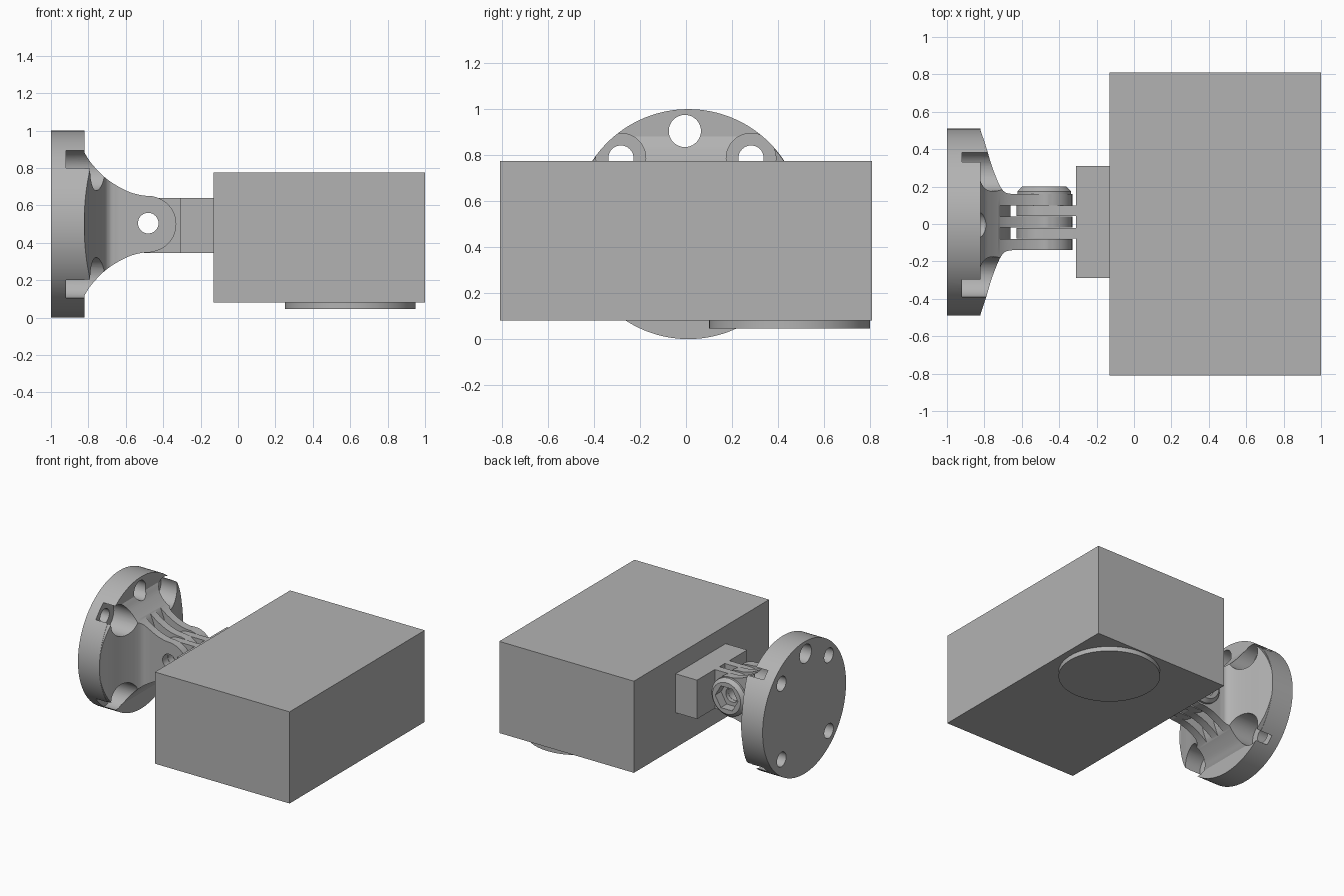
import bpy, bmesh
from math import cos, sin, pi, radians
from mathutils import Vector, Matrix

old = bpy.data.objects.get("Cube")
if old:
    bpy.data.objects.remove(old, do_unlink=True)

grey = bpy.data.materials.new("mid_grey")
grey.use_nodes = True
colour = (0.45, 0.45, 0.45, 1)
grey.diffuse_color = colour
grey.node_tree.nodes["Principled BSDF"].inputs["Base Color"].default_value = colour


def loft(name, axis, sections):
    """Solid through matching outlines; each section is (position on axis, 2D points)."""
    place = {"x": lambda a, b, t: (t, a, b), "y": lambda a, b, t: (a, t, b),
             "z": lambda a, b, t: (a, b, t)}[axis]
    bm = bmesh.new()
    rings = [[bm.verts.new(place(a, b, t)) for a, b in pts] for t, pts in sections]
    for lower, upper in zip(rings, rings[1:]):
        for i in range(len(lower)):
            j = (i + 1) % len(lower)
            bm.faces.new((lower[i], lower[j], upper[j], upper[i]))
    bm.faces.new(rings[0])
    bm.faces.new(rings[-1])
    bmesh.ops.recalc_face_normals(bm, faces=bm.faces)
    mesh = bpy.data.meshes.new(name)
    bm.to_mesh(mesh)
    bm.free()
    mesh.materials.append(grey)
    ob = bpy.data.objects.new(name, mesh)
    bpy.context.collection.objects.link(ob)
    return ob


def circle(a, b, r, n=64, start=0.0, sweep=2 * pi):
    full = abs(sweep - 2 * pi) < 1e-6
    steps = n if full else n - 1
    return [(a + r * cos(start + sweep * i / steps), b + r * sin(start + sweep * i / steps))
            for i in range(n)]


def prism(name, axis, lo, hi, pts):
    return loft(name, axis, [(lo, pts), (hi, pts)])


def cylinder(name, axis, lo, hi, a, b, r, n=64):
    return prism(name, axis, lo, hi, circle(a, b, r, n))


def box(name, x0, x1, y0, y1, z0, z1):
    return prism(name, "z", z0, z1, [(x0, y0), (x1, y0), (x1, y1), (x0, y1)])


def combine(target, operation, *tools):
    """Apply boolean tools to the target and discard them."""
    for tool in tools:
        tool.hide_render = True
        mod = target.modifiers.new(operation.lower(), "BOOLEAN")
        mod.operation, mod.solver, mod.object = operation, "EXACT", tool
        bpy.context.view_layer.update()
        graph = bpy.context.evaluated_depsgraph_get()
        mesh = bpy.data.meshes.new_from_object(target.evaluated_get(graph))
        target.modifiers.clear()
        target.data = mesh
        bpy.data.objects.remove(tool, do_unlink=True)


def fillet(rows, steps=6):
    """Smooth curve through a few points."""
    p = [Vector(r) for r in rows]
    p = [2 * p[0] - p[1]] + p + [2 * p[-1] - p[-2]]
    out = []
    for a, b, c, d in zip(p, p[1:], p[2:], p[3:]):
        for i in range(steps):
            t = i / steps
            out.append(0.5 * (2 * b + (c - a) * t + (2 * a - 5 * b + 4 * c - d) * t * t
                              + (3 * b - a - 3 * c + d) * t ** 3))
    return [tuple(v) for v in out] + [tuple(p[-2])]


AXLE_X, AXLE_Z, MID_Y, MID_Z = -0.48, 0.505, 0.01, 0.5

# Housing and round lens
housing = box("housing", -0.13, 1, -0.81, 0.81, 0.08, 0.775)
lens = cylinder("lens", "z", 0.045, 0.09, 0.6, 0.45, 0.35, 96)

# Rear block on the housing, with two rounded prongs
block = box("rear_block", -0.31, -0.12, -0.29, 0.31, 0.345, 0.64)
slots = ((-0.08, -0.02), (0.04, 0.10))
prongs = []
for i, (lo, hi) in enumerate(slots):
    outline = circle(AXLE_X, 0.4925, 0.1475, 33, pi / 2, pi) + [(-0.3, 0.345), (-0.3, 0.64)]
    prong = prism(f"block_prong_{i + 1}", "y", lo + 0.002, hi - 0.002, outline)
    combine(prong, "DIFFERENCE", cylinder("drill", "y", -1, 1, AXLE_X, AXLE_Z, 0.055, 32))
    prongs.append(prong)

# Flared neck: side profile crossed with plan profile
side = fillet([(-0.82, 0.38), (-0.78, 0.32), (-0.7, 0.24), (-0.6, 0.18), (-0.52, 0.155), (-0.46, 0.15)])
upper = [(-0.95, MID_Z + side[0][1])] + [(x, MID_Z + h) for x, h in side]
lower = [(x, MID_Z * 2 - z) for x, z in reversed(upper)]
neck_end = circle(AXLE_X, MID_Z, 0.15, 25, radians(80), radians(-160))
bracket = prism("wall_bracket", "y", -0.7, 0.7, upper + neck_end + lower)

plan = fillet([(-0.82, 0.49), (-0.79, 0.40), (-0.76, 0.30), (-0.72, 0.20), (-0.69, 0.16), (-0.65, 0.15)])
plan = [(-0.96, plan[0][1])] + plan + [(-0.2, 0.15)]
plan = [(x, MID_Y + w) for x, w in plan] + [(x, MID_Y - w) for x, w in reversed(plan)]
combine(bracket, "INTERSECT",
        prism("plan_shape", "z", -0.2, 1.2, plan),
        cylinder("round_limit", "x", -0.99, -0.1, MID_Y, MID_Z, 0.498, 128))

# Wall disc and nut boss
combine(bracket, "UNION",
        cylinder("wall_disc", "x", -1, -0.82, MID_Y, MID_Z, 0.5, 128),
        loft("nut_boss", "y", [(0.14, circle(AXLE_X, AXLE_Z, 0.143)),
                               (0.175, circle(AXLE_X, AXLE_Z, 0.143)),
                               (0.2, circle(AXLE_X, AXLE_Z, 0.118))]))

# Finger slots with a bowed floor, axle bore and hexagonal nut pocket
floor = [(-0.66 - 0.07 * (k / 6) ** 2, MID_Z + 0.275 * k / 6) for k in range(-6, 7)]
slot_shape = [(-0.2, -0.1), (-0.73, -0.1)] + floor + [(-0.73, 1.1), (-0.2, 1.1)]
for lo, hi in slots:
    combine(bracket, "DIFFERENCE", prism("slot", "y", lo, hi, slot_shape))
combine(bracket, "DIFFERENCE",
        cylinder("bore", "y", -1, 1, AXLE_X, AXLE_Z, 0.055, 32),
        cylinder("nut_pocket", "y", 0.13, 0.3, AXLE_X, AXLE_Z, 0.095, 6))

# Screw holes, counterbores and radial channels to the rim
combine(bracket, "DIFFERENCE", cylinder("top_hole", "x", -1.1, -0.5, -0.005, 0.905, 0.07, 48))
for sy in (-1, 1):
    for sz in (-1, 1):
        y, z = 0.283 * sy, MID_Z + 0.287 * sz
        channel = box("channel", -0.92, -0.7, 0.4, 0.7, -0.035, 0.035)
        angle = Matrix.Rotation(pi / 4 * sz if sy > 0 else pi - pi / 4 * sz, 4, "X")
        channel.data.transform(Matrix.Translation((0, 0, MID_Z)) @ angle)
        combine(bracket, "DIFFERENCE",
                cylinder("screw_hole", "x", -1.1, -0.5, y, z, 0.055, 32),
                cylinder("counterbore", "x", -0.92, -0.3, y, z, 0.108, 48),
                channel)

# Smooth round surfaces, keep hard edges
for ob in [lens, bracket] + prongs:
    bpy.ops.object.select_all(action="DESELECT")
    ob.select_set(True)
    bpy.context.view_layer.objects.active = ob
    bpy.ops.object.shade_smooth_by_angle(angle=radians(30))
